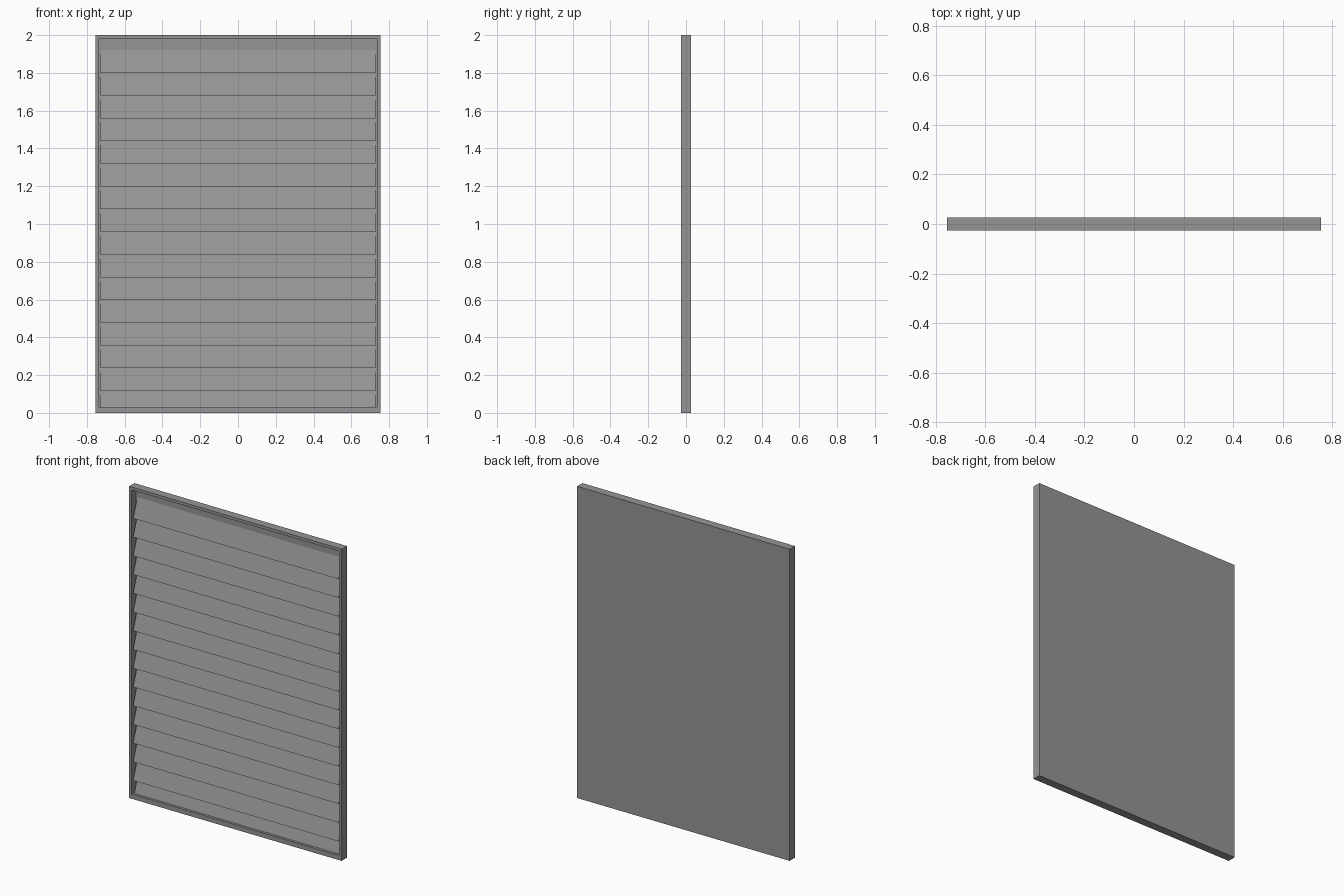
import bpy
import bmesh

cube = bpy.data.objects.get("Cube")
if cube:
    bpy.data.objects.remove(cube, do_unlink=True)

WIDTH, HEIGHT, DEPTH = 1.51, 2.0, 0.054
RIM, SILL = 0.026, 0.03
PITCH, TOP = 0.1202, 1.92
BACK, FRONT = 0.02, -0.023

grey = bpy.data.materials.new("grey_metal")
grey.use_nodes = True
colour = (0.3, 0.3, 0.3, 1)
grey.diffuse_color = colour
grey.node_tree.nodes["Principled BSDF"].inputs["Base Color"].default_value = colour


def prism(name, profile, half_width):
    """Extrude a (y, z) profile along x, centred on x = 0."""
    bm = bmesh.new()
    face = bm.faces.new([bm.verts.new((-half_width, y, z)) for y, z in profile])
    grown = bmesh.ops.extrude_face_region(bm, geom=[face])["geom"]
    verts = [v for v in grown if isinstance(v, bmesh.types.BMVert)]
    bmesh.ops.translate(bm, verts=verts, vec=(2 * half_width, 0, 0))
    bmesh.ops.recalc_face_normals(bm, faces=bm.faces)
    mesh = bpy.data.meshes.new(name)
    bm.to_mesh(mesh)
    bm.free()
    mesh.materials.append(grey)
    obj = bpy.data.objects.new(name, mesh)
    bpy.context.collection.objects.link(obj)
    return obj


# Tray: a solid slab whose front face is inset and pushed back
half = DEPTH / 2
tray = prism("frame_and_back", [(-half, 0), (half, 0), (half, HEIGHT), (-half, HEIGHT)], WIDTH / 2)
bm = bmesh.new()
bm.from_mesh(tray.data)
front = min(bm.faces, key=lambda f: f.calc_center_median().y)
bmesh.ops.inset_region(bm, faces=[front], thickness=RIM)
pocket = bmesh.ops.extrude_face_region(bm, geom=[front])["geom"]
bmesh.ops.translate(bm, verts=[v for v in pocket if isinstance(v, bmesh.types.BMVert)],
                    vec=(0, BACK + half, 0))
bmesh.ops.delete(bm, geom=[front], context='FACES')
# The sill is slightly taller than the other rims
for v in bm.verts:
    if 0 < v.co.z < SILL:
        v.co.z = SILL
bmesh.ops.recalc_face_normals(bm, faces=bm.faces)
bm.to_mesh(tray.data)
bm.free()

# Louvre slats: wedges leaning forward at the bottom, the last one cut by the sill
for i in range(16):
    top = TOP - i * PITCH
    bottom = top - PITCH
    lip = FRONT
    if bottom < SILL:
        lip = BACK + (FRONT - BACK) * (top - SILL) / PITCH
        bottom = SILL
    prism(f"slat_{i + 1}", [(BACK, top), (lip, bottom), (BACK, bottom)], WIDTH / 2 - RIM)
